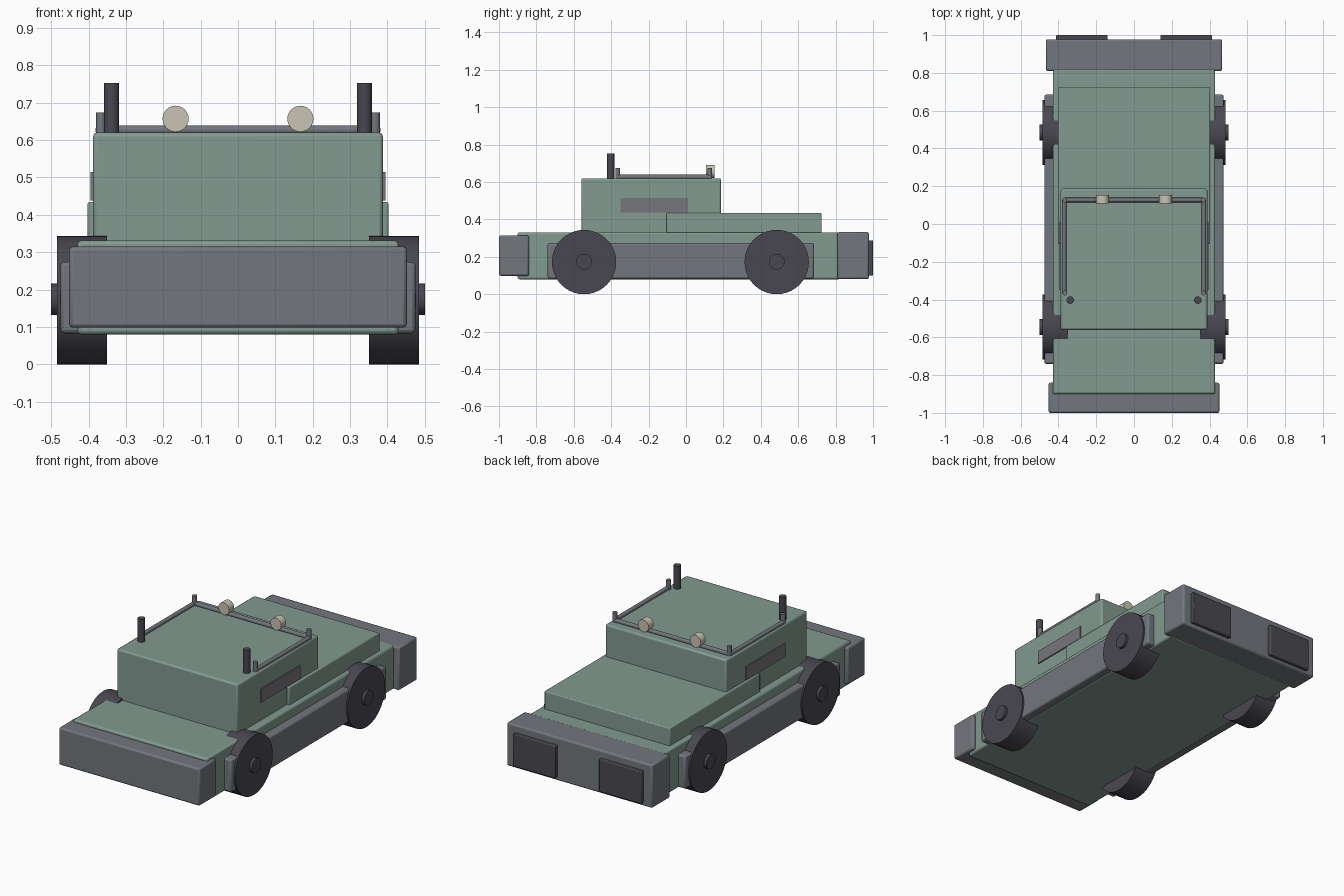
import bpy
import math
from mathutils import Vector

cube = bpy.data.objects.get("Cube")
if cube:
    bpy.data.objects.remove(cube, do_unlink=True)


def material(name, color):
    mat = bpy.data.materials.new(name)
    mat.use_nodes = True
    mat.diffuse_color = (*color, 1)
    bsdf = mat.node_tree.nodes["Principled BSDF"]
    bsdf.inputs["Base Color"].default_value = (*color, 1)
    bsdf.inputs["Roughness"].default_value = 0.8
    return mat


GREEN = material("sage green", (0.225, 0.325, 0.28))
GREY = material("steel grey", (0.17, 0.185, 0.205))
DARK = material("charcoal", (0.066, 0.064, 0.08))
GLASS = material("window grey", (0.18, 0.18, 0.2))
CREAM = material("lamp cream", (0.58, 0.55, 0.46))


def finish(obj, name, mat, bevel):
    obj.name = name
    obj.data.materials.append(mat)
    bpy.ops.object.transform_apply(location=False, rotation=True, scale=True)
    if bevel:
        mod = obj.modifiers.new("soft edges", "BEVEL")
        mod.width = bevel
        mod.segments = 2
        mod.limit_method = "ANGLE"
    bpy.ops.object.shade_smooth_by_angle(angle=math.radians(30))
    return obj


def box(name, x, y, z, mat, bevel=0.01):
    """Box from (low, high) extents on each axis."""
    spans = (x, y, z)
    bpy.ops.mesh.primitive_cube_add(size=1, location=[sum(s) / 2 for s in spans])
    obj = bpy.context.object
    obj.scale = [s[1] - s[0] for s in spans]
    return finish(obj, name, mat, bevel)


def rod(name, start, end, radius, mat, sides=16, bevel=0):
    """Cylinder between two points."""
    a, b = Vector(start), Vector(end)
    bpy.ops.mesh.primitive_cylinder_add(vertices=sides, radius=radius,
                                        depth=(b - a).length, location=(a + b) / 2)
    obj = bpy.context.object
    obj.rotation_euler = (b - a).to_track_quat("Z", "Y").to_euler()
    return finish(obj, name, mat, bevel)


def sided(s, low, high):
    """Extent along x for the given side."""
    return tuple(sorted((s * low, s * high)))


# Main body, cabin and deck
box("body", (-0.43, 0.43), (-0.9, 0.825), (0.08, 0.331), GREEN)
box("cabin", (-0.388, 0.388), (-0.56, 0.187), (0.32, 0.62), GREEN)
box("deck", (-0.403, 0.403), (-0.105, 0.725), (0.32, 0.434), GREEN, 0.006)

# Bumpers
box("front_bumper", (-0.452, 0.452), (-1, -0.84), (0.098, 0.315), GREY)
box("rear_bumper", (-0.467, 0.467), (0.81, 0.978), (0.081, 0.332), GREY)

# Roof rack cross bar
rod("rack_cross_bar", (-0.37, 0.127, 0.627), (0.37, 0.127, 0.627), 0.012, GREY)

for side, s in (("left", 1), ("right", -1)):
    box(side + "_skirt", sided(s, 0.41, 0.475), (-0.74, 0.685), (0.083, 0.274), GREY)
    box(side + "_window", sided(s, 0.38, 0.395), (-0.35, 0.01), (0.438, 0.515), GLASS, 0)
    box(side + "_rear_panel", sided(s, 0.14, 0.413), (0.97, 1), (0.1, 0.288), DARK, 0.005)

    # Wheels with hubs
    for end, y in (("front", -0.545), ("rear", 0.485)):
        rod(f"{end}_{side}_wheel", (s * 0.35, y, 0.172), (s * 0.484, y, 0.172),
            0.172, DARK, 40)
        rod(f"{end}_{side}_hub", (s * 0.47, y, 0.174), (s * 0.5, y, 0.174),
            0.042, DARK, 20)

    # Roof rack rail and posts
    rod(side + "_rack_rail", (s * 0.37, -0.365, 0.627), (s * 0.37, 0.127, 0.627), 0.012, GREY)
    for end, y in (("front", -0.365), ("rear", 0.127)):
        rod(f"{end}_{side}_rack_post", (s * 0.367, y, 0.61), (s * 0.367, y, 0.674), 0.013, GREY)

    # Roof lamp and exhaust stack
    rod(side + "_lamp", (s * 0.167, 0.108, 0.657), (s * 0.167, 0.153, 0.657), 0.035, CREAM, 24)
    rod(side + "_stack", (s * 0.338, -0.403, 0.61), (s * 0.338, -0.403, 0.753), 0.02, DARK)
